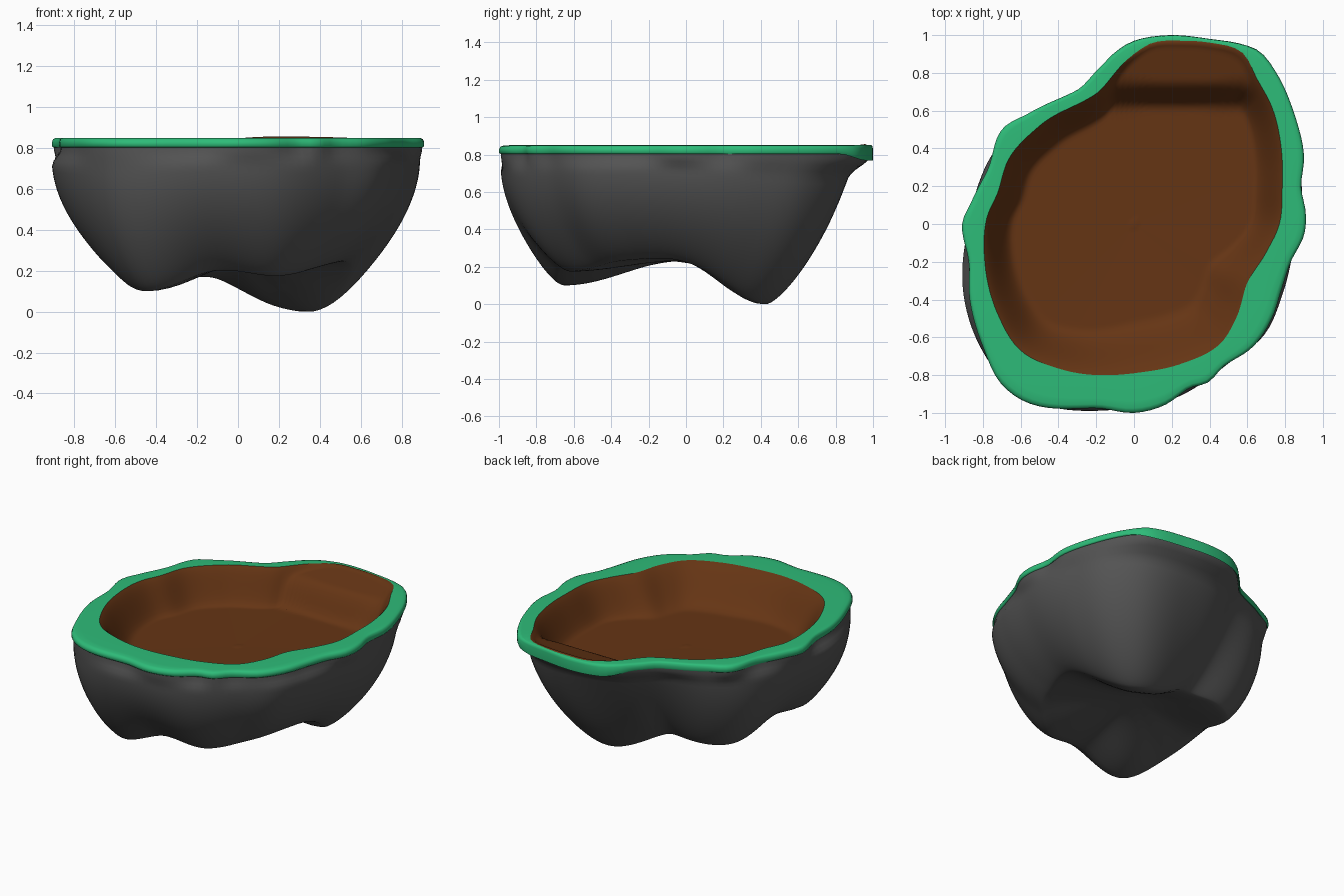
import bpy, bmesh, math
from math import sin, cos, pi, atan2, hypot, degrees

if "Cube" in bpy.data.objects:
    bpy.data.objects.remove(bpy.data.objects["Cube"])

N = 144  # segments around


def smooth(x):
    x = max(0.0, min(1.0, x))
    return x * x * (3 - 2 * x)


def periodic(keys):
    """Smooth periodic curve through (degrees, value) keys."""
    keys = sorted(keys)
    n = len(keys)

    def key(i):
        return keys[i % n][0] + 360 * (i // n), keys[i % n][1]

    def slope(i):
        (a, u), (b, v) = key(i - 1), key(i + 1)
        return (v - u) / (b - a)

    def f(deg):
        deg %= 360
        i = sum(1 for k in keys if k[0] <= deg) - 1
        (a, u), (b, v) = key(i), key(i + 1)
        h = b - a
        s = (deg - a) / h
        return (u * (1 + 2 * s) * (1 - s) ** 2 + slope(i) * h * s * (1 - s) ** 2
                + v * s * s * (3 - 2 * s) + slope(i + 1) * h * s * s * (s - 1))
    return f


def outline(points):
    return periodic([(degrees(atan2(y, x)) % 360, hypot(x, y)) for x, y in points])


def ring_mesh(name, rings, color, centre_z=None, closed=False):
    """Skin a list of rings; optional centre cap or closed section."""
    bm = bmesh.new()
    vs = [[bm.verts.new(p) for p in r] for r in rings]
    pairs = list(zip(vs, vs[1:])) + ([(vs[-1], vs[0])] if closed else [])
    for a, b in pairs:
        for i in range(N):
            j = (i + 1) % N
            bm.faces.new((a[i], a[j], b[j], b[i]))
    if centre_z is not None:
        c = bm.verts.new((0, 0, centre_z))
        for i in range(N):
            bm.faces.new((vs[-1][i], vs[-1][(i + 1) % N], c))
    bmesh.ops.recalc_face_normals(bm, faces=bm.faces)
    if not closed:  # open bowls: pick the facing side from the centre cap
        bm.faces.ensure_lookup_table()
        up = bm.faces[-1].normal.z > 0
        if up != (name == "soil_basin"):
            bmesh.ops.reverse_faces(bm, faces=bm.faces)
    me = bpy.data.meshes.new(name)
    bm.to_mesh(me)
    bm.free()
    ob = bpy.data.objects.new(name, me)
    bpy.context.collection.objects.link(ob)
    mat = bpy.data.materials.new(name)
    mat.diffuse_color = color
    mat.use_nodes = True
    mat.node_tree.nodes["Principled BSDF"].inputs["Base Color"].default_value = mat.diffuse_color
    me.materials.append(mat)
    bpy.context.view_layer.objects.active = ob
    ob.select_set(True)
    bpy.ops.object.shade_smooth_by_angle(angle=math.radians(60))
    ob.select_set(False)


outer = outline([(0, .97), (.2, 1), (.4, .98), (.58, .95), (.67, .91), (.76, .79), (.85, .58),
                 (.9, .36), (.885, .2), (.91, .05), (.9, -.06), (.83, -.2), (.78, -.35), (.73, -.5),
                 (.63, -.65), (.48, -.75), (.39, -.84), (.29, -.87), (.16, -.96), (0, -1),
                 (-.2, -.975), (-.54, -.955), (-.7, -.85), (-.8, -.65), (-.87, -.4), (-.875, -.2),
                 (-.91, 0), (-.86, .12), (-.77, .3), (-.7, .5), (-.55, .59), (-.3, .71),
                 (-.18, .83), (-.1, .91)])
inner = outline([(0, .9), (.1, .96), (.25, .97), (.4, .96), (.57, .91), (.65, .77), (.73, .62), (.78, .4),
                 (.785, .2), (.77, 0), (.7, -.15), (.6, -.31), (.54, -.5), (.45, -.64), (.25, -.74),
                 (0, -.79), (-.4, -.765), (-.6, -.67), (-.72, -.48), (-.79, -.2), (-.78, .03),
                 (-.72, .17), (-.66, .35), (-.5, .52), (-.2, .69)])
rock = outline([(.89, .1), (.87, .4), (.79, .66), (.6, .85), (.25, .92), (-.05, .87), (-.3, .68),
                (-.6, .54), (-.76, .36), (-.83, .2), (-.875, 0), (-.9, -.4), (-.8, -.68), (-.6, -.91),
                (-.1, -.985), (.2, -.93), (.5, -.74), (.69, -.59), (.79, -.37), (.85, -.12)])
angles = [360 * i / N for i in range(N)]


def ring(radius, height):
    out = []
    for d in angles:
        r = radius(d)
        x, y = r * cos(d * pi / 180), r * sin(d * pi / 180)
        out.append((x, y, height(d, y) if callable(height) else height))
    return out


# Rock: side wall falls to four blunt feet, then rises to a hollow centre;
# its top edge flares out to carry the rim
foot_t = periodic([(0, .62), (49, .52), (100, .48), (152, .72), (190, .63), (236, .72), (262, .66), (288, .68), (325, .62)])
foot_z = periodic([(0, .225), (49, 0), (105, .16), (128, .17), (152, .17), (190, .23), (213, .18), (236, .1),
                   (260, .2), (288, .175), (325, .235)])
straight = periodic([(0, .05), (30, .12), (52, .4), (85, 1), (120, .7), (152, .1), (236, 0), (300, 0)])
TOP, MID = .812, .23


def wall(d, h):
    s = straight(d)
    f = s * h ** .75 + (1 - s) * sin(h * 1.75) ** .72
    r = rock(d) * (foot_t(d) + (1 - foot_t(d)) * f)
    return r + (outer(d) * .99 - r) * smooth((h - .83) / .15)


rings = []
for k in range(33):
    h = (1 - k / 32) ** 1.4
    rings.append(ring(lambda d: wall(d, h), lambda d, y: foot_z(d) + (TOP - foot_z(d)) * h))
for k in range(1, 14):
    t = 1 - k / 14
    rings.append(ring(lambda d: rock(d) * foot_t(d) * t,
                      lambda d, y: foot_z(d) + (MID - foot_z(d)) * smooth((1 - t) * 1.1)))
ring_mesh("rock_base", rings, (.09, .09, .09, 1), MID)


# Grass rim: flat band with rounded outer edge, drooping slightly at the back
def droop(z, amount):
    return lambda d, y: z - amount * smooth((y - .82) / .15)


section = [(0, .85, 0), (.7, .85, 0), (.88, .848, .002), (.96, .842, .01), (1, .828, .02),
           (1, .81, .03), (.96, .803, .035), (.8, .803, .02), (.3, .806, 0), (0, .81, 0)]
ring_mesh("grass_rim",
          [ring(lambda d: inner(d) + (outer(d) - inner(d)) * s, droop(z, a)) for s, z, a in section],
          (.027, .5, .19, 1), closed=True)

# Soil basin: steep sides, with a gently sloping shelf at the back
slope_w = periodic([(0, .16), (40, .17), (75, .15), (105, .14), (135, .15), (180, .15), (230, .22), (270, .28), (320, .26)])


def soil_z(d, y, q):
    side = .85 - .24 * smooth(.12 + .88 * q * inner(d) / slope_w(d)) + .24 * smooth(.12) * (1 - q)
    shelf = .85 - .24 * max(0, .965 - y) - .25 * smooth((.76 - y) / .22)
    gap = max(0, .05 - abs(side - shelf))  # rounds the join
    return max(side, shelf) + gap * gap / .2 if q > 0 else .85


rings = []
for k in range(40):
    q = (k / 40) ** 1.2
    rings.append(ring(lambda d: inner(d) * (1 - q), lambda d, y: soil_z(d, y, q)))
ring_mesh("soil_basin", rings, (.13, .035, .007, 1), .615)
